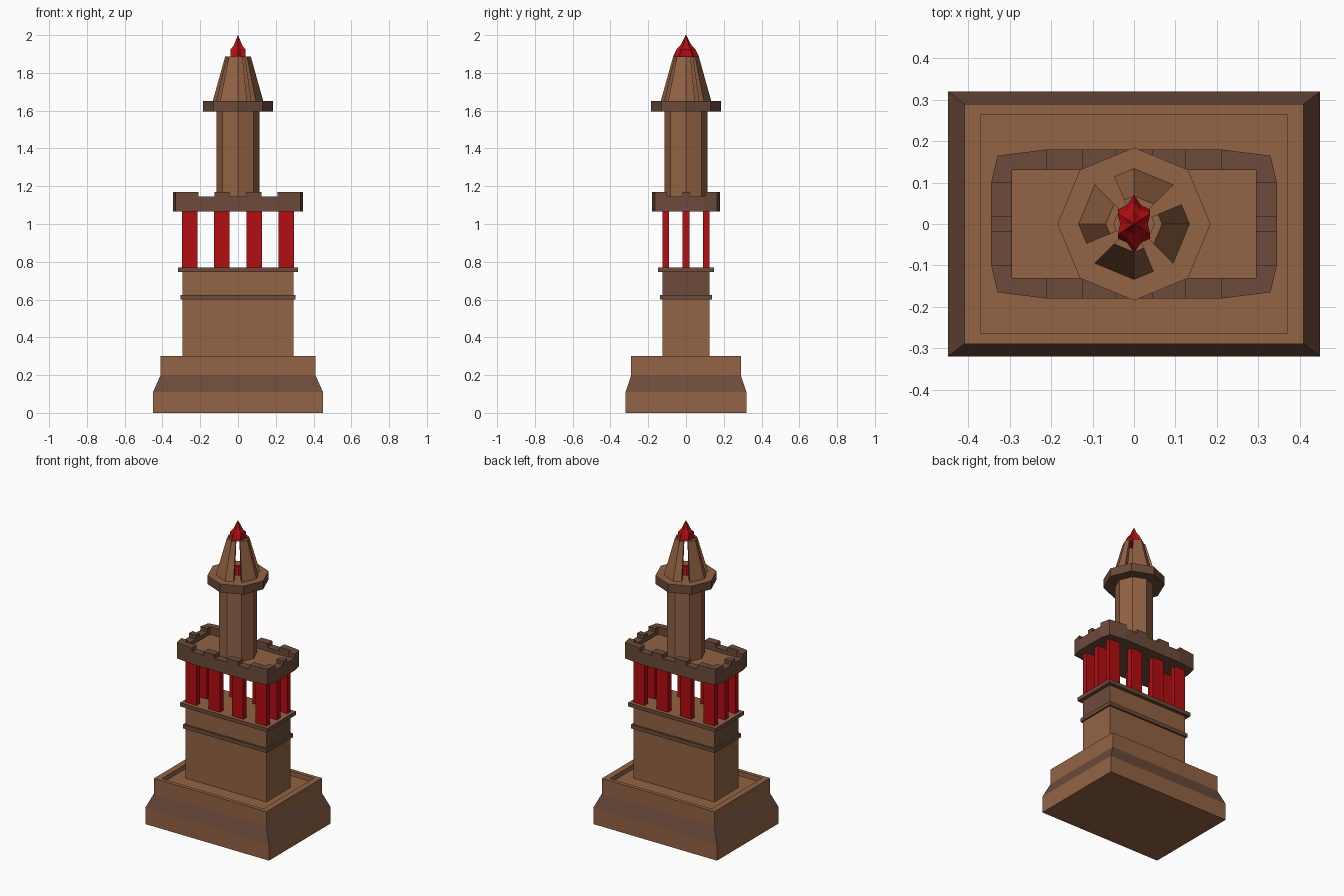
import bpy, bmesh, math

if "Cube" in bpy.data.objects:
    bpy.data.objects.remove(bpy.data.objects["Cube"])


def material(name, rgb):
    m = bpy.data.materials.new(name)
    m.diffuse_color = (*rgb, 1)
    m.use_nodes = True
    m.node_tree.nodes["Principled BSDF"].inputs["Base Color"].default_value = m.diffuse_color
    return m


LIGHT, DARK, RED = 0, 1, 2
MATS = [material("light_brown", (0.29, 0.125, 0.058)),
        material("dark_brown", (0.15, 0.07, 0.043)),
        material("red", (0.45, 0.004, 0.006))]


def loft(name, rings, rule):
    """Join closed rings [(points, z)] with quads and cap both ends; rule(face) -> colour."""
    bm = bmesh.new()
    loops = [[bm.verts.new((x, y, z)) for x, y in pts] for pts, z in rings]
    n = len(loops[0])
    for a, b in zip(loops, loops[1:]):
        for i in range(n):
            j = (i + 1) % n
            bm.faces.new((a[i], a[j], b[j], b[i]))
    bm.faces.new(loops[0][::-1])
    bm.faces.new(loops[-1])
    bmesh.ops.recalc_face_normals(bm, faces=bm.faces)
    for f in bm.faces:
        f.normal_update()
        f.material_index = rule(f) if callable(rule) else rule
    me = bpy.data.meshes.new(name)
    bm.to_mesh(me)
    bm.free()
    for m in MATS:
        me.materials.append(m)
    ob = bpy.data.objects.new(name, me)
    bpy.context.collection.objects.link(ob)
    return ob


def rect(hx, hy, cx=0, cy=0):
    return [(cx - hx, cy - hy), (cx + hx, cy - hy), (cx + hx, cy + hy), (cx - hx, cy + hy)]


def octagon(r):
    return [(r * math.cos(i * math.pi / 4), r * math.sin(i * math.pi / 4)) for i in range(8)]


def quarters(q):
    """Repeat a first-quadrant outline around all four quadrants."""
    return (q + [(-x, y) for x, y in q[::-1]] + [(-x, -y) for x, y in q]
            + [(x, -y) for x, y in q[::-1]])


def light_top(f):
    return LIGHT if f.normal.z > 0.9 else DARK


# Stepped base with a shallow recess on top
loft("base", [(rect(.45, .32), 0), (rect(.45, .32), .11), (rect(.41, .29), .20),
              (rect(.41, .29), .30), (rect(.37, .265), .30), (rect(.37, .265), .27)],
     lambda f: DARK if .11 < f.calc_center_median().z < .20 else LIGHT)

# Tower body and its two bands
loft("tower_body", [(rect(.295, .125), .265), (rect(.295, .125), .61)], LIGHT)
loft("upper_body", [(rect(.295, .125), .61), (rect(.295, .125), .755)],
     lambda f: DARK if abs(f.normal.x) > .9 else LIGHT)
loft("lower_band", [(rect(.305, .137), .60), (rect(.305, .137), .625)], DARK)
loft("upper_band", [(rect(.318, .148), .745), (rect(.318, .148), .77)], light_top)

# Red columns: four along front and back, one in the middle of each end
spots = [(x, y) for x in (-.255, -.085, .085, .255) for y in (-.108, .108)]
for x, y in spots + [(-.255, 0), (.255, 0)]:
    p = rect(.041, .0175, x, y)
    loft("column", [(p, .77), (p, 1.075)], RED)

# Parapet deck with sunken floor
outer = quarters([(.345, .1), (.33, .165), (.21, .18)])
inner = quarters([(.295, .1), (.295, .13), (.21, .13)])
loft("parapet", [(outer, 1.065), (outer, 1.145), (inner, 1.145), (inner, 1.12)],
     lambda f: LIGHT if f.normal.z > .9 and len(f.verts) > 4 else DARK)

# Merlons
corner = [(.345, .1), (.33, .165), (.21, .18), (.21, .13), (.295, .13), (.295, .1)]
for sx in (-1, 1):
    for sy in (-1, 1):
        for p in (corner, rect(.04, .025, .085, .155)):
            p = [(x * sx, y * sy) for x, y in p]
            loft("merlon", [(p, 1.145), (p, 1.17)], DARK)
    p = rect(.025, .018, .32 * sx)
    loft("end_merlon", [(p, 1.145), (p, 1.17)], DARK)

# Octagonal shaft and gallery ring
loft("shaft", [(octagon(.115), 1.115), (octagon(.115), 1.60)], LIGHT)
loft("gallery", [(octagon(.185), 1.595), (octagon(.185), 1.65)], light_top)

# Tapered lantern: four bent wall pieces with narrow slits between them
for k in range(4):
    wall = []
    for a, r in ((-45, 1), (0, 1), (22.5, math.cos(math.pi / 8))):
        t = math.radians(a + 90 * k)
        wall.append((r * math.cos(t), r * math.sin(t)))
    wall += [(x * .72, y * .72) for x, y in wall[::-1]]
    loft("lantern_wall", [([(x * r, y * r) for x, y in wall], z)
                          for r, z in ((.134, 1.65), (.068, 1.886))], LIGHT)
loft("lantern_core", [(octagon(.03), 1.65), (octagon(.015), 1.70)], RED)


# Fluted finial
def star(rx, ry, dip):
    return [((rx if i % 2 == 0 else rx * dip) * math.cos(math.pi / 2 + i * math.pi / 6),
             (ry if i % 2 == 0 else ry * dip) * math.sin(math.pi / 2 + i * math.pi / 6))
            for i in range(12)]


loft("finial", [(star(.045, .07, .75), 1.884), (star(.045, .05, .75), 1.925),
                (star(.026, .03, .75), 1.945), (star(.001, .001, .75), 2.0)], RED)
